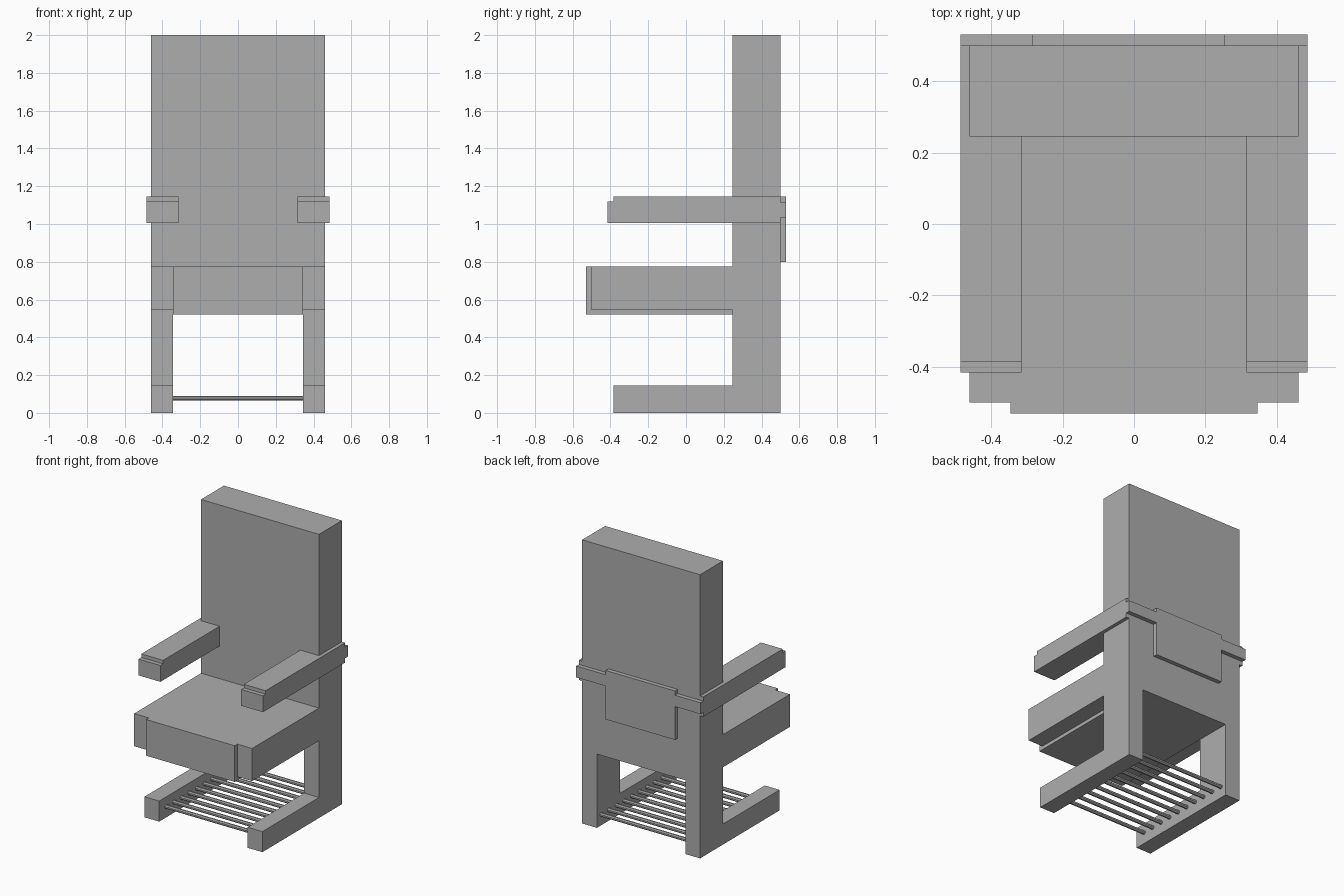
import bpy
import bmesh
from mathutils import Matrix, Vector

if "Cube" in bpy.data.objects:
    bpy.data.objects.remove(bpy.data.objects["Cube"], do_unlink=True)

# One plain grey for the whole chair
grey = bpy.data.materials.new("plain_grey")
grey.use_nodes = True
colour = (0.42, 0.42, 0.42, 1)
grey.diffuse_color = colour
grey.node_tree.nodes["Principled BSDF"].inputs["Base Color"].default_value = colour


def add_object(name, bm):
    mesh = bpy.data.meshes.new(name)
    bm.to_mesh(mesh)
    bm.free()
    mesh.materials.append(grey)
    obj = bpy.data.objects.new(name, mesh)
    bpy.context.collection.objects.link(obj)
    return obj


def box(name, x, y, z):
    """Box from (low, high) pairs on each axis."""
    low, high = (Vector(c) for c in zip(x, y, z))
    bm = bmesh.new()
    place = Matrix.Translation((low + high) / 2) @ Matrix.Diagonal((high - low).to_4d())
    bmesh.ops.create_cube(bm, size=1, matrix=place)
    return add_object(name, bm)


def extrude_profile(name, points, axis, start, end):
    """Prism from a closed outline in the plane across the given axis."""
    bm = bmesh.new()
    verts = []
    for p in points:
        co = list(p)
        co.insert(axis, start)
        verts.append(bm.verts.new(co))
    face = bm.faces.new(verts)
    grown = bmesh.ops.extrude_face_region(bm, geom=[face])["geom"]
    move = Vector()
    move[axis] = end - start
    bmesh.ops.translate(bm, vec=move, verts=[v for v in grown if isinstance(v, bmesh.types.BMVert)])
    bmesh.ops.recalc_face_normals(bm, faces=bm.faces)
    return add_object(name, bm)


HALF, INNER = 0.46, 0.345      # outer and inner side faces of the frame
FRONT, BACK = 0.245, 0.50      # depth of the backrest

# Backrest with the rear legs in one outline
extrude_profile("backrest_and_legs", [
    (-HALF, 0), (-INNER, 0), (-INNER, 0.52), (INNER, 0.52),
    (INNER, 0), (HALF, 0), (HALF, 2), (-HALF, 2)], 1, FRONT, BACK)

# Seat with a deeper, protruding centre
box("seat", (-HALF, HALF), (-0.50, FRONT), (0.545, 0.775))
box("seat_centre", (-INNER, INNER), (-0.53, FRONT), (0.52, 0.775))

# Foot rails and stepped armrests on both sides
arm_outline = [(-0.415, 1.005), (BACK, 1.005), (BACK, 1.145),
               (-0.385, 1.145), (-0.385, 1.12), (-0.415, 1.12)]
for side, s in (("left", 1), ("right", -1)):
    box(side + "_foot_rail", sorted((s * INNER, s * HALF)), (-0.385, FRONT), (0, 0.145))
    extrude_profile(side + "_armrest", arm_outline, 0, s * 0.315, s * 0.485)

# Strap and panel on the back, the panel set slightly to one side
panel_low, panel_high = -0.285, 0.255
extrude_profile("back_strap", [
    (-0.485, 1.035), (panel_low, 1.035), (panel_low, 0.80), (panel_high, 0.80),
    (panel_high, 1.035), (0.485, 1.035), (0.485, 1.115), (panel_high, 1.115),
    (panel_high, 1.145), (panel_low, 1.145), (panel_low, 1.115), (-0.485, 1.115)],
    1, BACK, 0.53)

# Row of thin rods between the foot rails
for i in range(10):
    bm = bmesh.new()
    place = Matrix.Translation((0, -0.31 + i * 0.085, 0.078)) @ Matrix.Rotation(1.5708, 4, "Y")
    bmesh.ops.create_cone(bm, cap_ends=True, segments=8, radius1=0.0135, radius2=0.0135,
                          depth=2 * INNER, matrix=place @ Matrix.Rotation(0.3927, 4, "Z"))
    add_object("foot_rod_%d" % (i + 1), bm)
